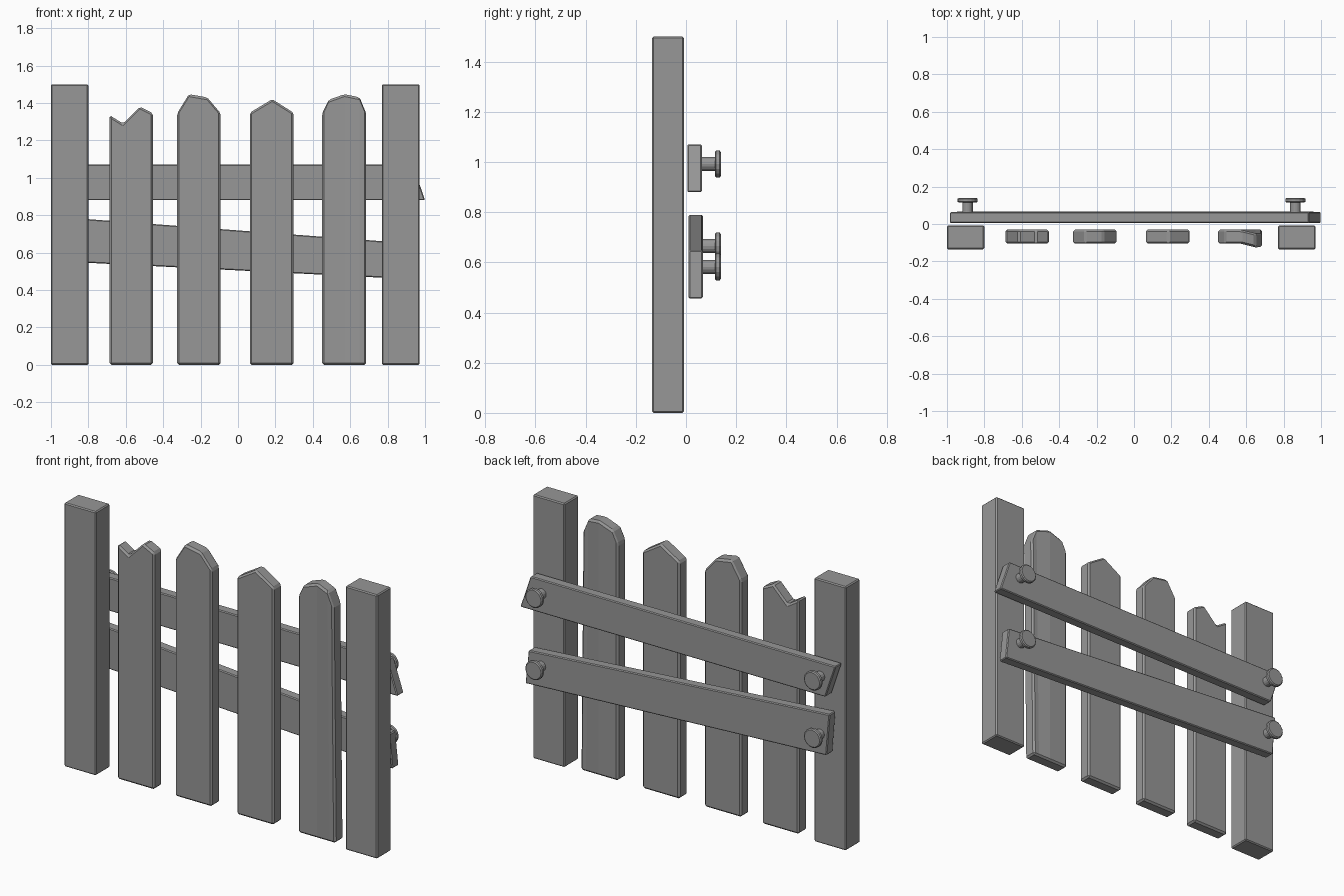
import bpy
import bmesh
import math

cube = bpy.data.objects.get("Cube")
if cube:
    bpy.data.objects.remove(cube, do_unlink=True)

grey = bpy.data.materials.new("plain grey")
grey.use_nodes = True
GREY = (0.31, 0.31, 0.31, 1)
grey.diffuse_color = GREY
grey.node_tree.nodes["Principled BSDF"].inputs["Base Color"].default_value = GREY


def finish(name, bm):
    bmesh.ops.recalc_face_normals(bm, faces=bm.faces)
    mesh = bpy.data.meshes.new(name)
    bm.to_mesh(mesh)
    bm.free()
    mesh.materials.append(grey)
    obj = bpy.data.objects.new(name, mesh)
    bpy.context.collection.objects.link(obj)
    return obj


def plank(name, columns, y0, y1, bevel):
    """Columns run left to right: (x low, z low, x high, z high, forward lean of the high end)."""
    bm = bmesh.new()
    rings = []
    for xl, zl, xh, zh, lean in columns:
        rings.append([bm.verts.new(p) for p in (
            (xl, y0, zl), (xh, y0 - lean, zh), (xh, y1 - lean, zh), (xl, y1, zl))])
    for a, b in zip(rings, rings[1:]):
        for i in range(4):
            j = (i + 1) % 4
            bm.faces.new((a[i], a[j], b[j], b[i]))
    bm.faces.new(rings[0])
    bm.faces.new(rings[-1])
    obj = finish(name, bm)
    mod = obj.modifiers.new("worn edges", "BEVEL")
    mod.width = bevel
    mod.segments = 1
    mod.limit_method = "ANGLE"
    mod.angle_limit = math.radians(25)
    return obj


# Square end posts
for name, x in (("right_post", -1.0), ("left_post", 0.77)):
    plank(name, [(x, 0, x, 1.5, 0), (x + 0.2, 0, x + 0.2, 1.5, 0)], -0.135, -0.008, 0.006)

# Pickets: top outline as (x, z, forward lean)
pickets = {
    "notched_picket": [(-0.687, 1.335, 0), (-0.615, 1.29, 0), (-0.525, 1.38, 0), (-0.455, 1.345, 0)],
    "blunt_picket": [(-0.325, 1.345, 0), (-0.262, 1.447, 0), (-0.165, 1.43, 0), (-0.093, 1.345, 0)],
    "pointed_picket": [(0.063, 1.348, 0), (0.183, 1.42, 0), (0.297, 1.348, 0)],
    "warped_picket": [(0.45, 1.345, 0), (0.485, 1.417, 0), (0.57, 1.447, 0),
                      (0.65, 1.43, 0.02), (0.685, 1.345, 0.018)],
}
for name, outline in pickets.items():
    plank(name, [(x, 0, x, z, lean) for x, z, lean in outline], -0.105, -0.03, 0.01)

# Crooked rails behind the pickets
plank("upper_rail", [(-0.92, 0.88, -0.985, 1.07, 0), (1.0, 0.88, 0.935, 1.07, 0)],
      0.005, 0.063, 0.005)
plank("lower_rail", [(-0.93, 0.552, -0.95, 0.79, 0), (0.965, 0.456, 0.945, 0.648, 0)],
      0.01, 0.067, 0.005)


def nail(name, x, z):
    """Round shaft and wide flat head, turned about the y axis."""
    profile = [(0.028, 0.05), (0.028, 0.115), (0.048, 0.115), (0.054, 0.12),
               (0.054, 0.134), (0.048, 0.139)]
    sides = 16
    bm = bmesh.new()
    rings = []
    for r, y in profile:
        rings.append([bm.verts.new((x + r * math.cos(math.tau * i / sides), y,
                                    z + r * math.sin(math.tau * i / sides)))
                      for i in range(sides)])
    for a, b in zip(rings, rings[1:]):
        for i in range(sides):
            j = (i + 1) % sides
            bm.faces.new((a[i], a[j], b[j], b[i]))
    bm.faces.new(rings[0])
    bm.faces.new(rings[-1])
    finish(name, bm)


nail("upper_right_nail", -0.89, 0.992)
nail("upper_left_nail", 0.863, 0.992)
nail("lower_right_nail", -0.89, 0.665)
nail("lower_left_nail", 0.863, 0.582)
